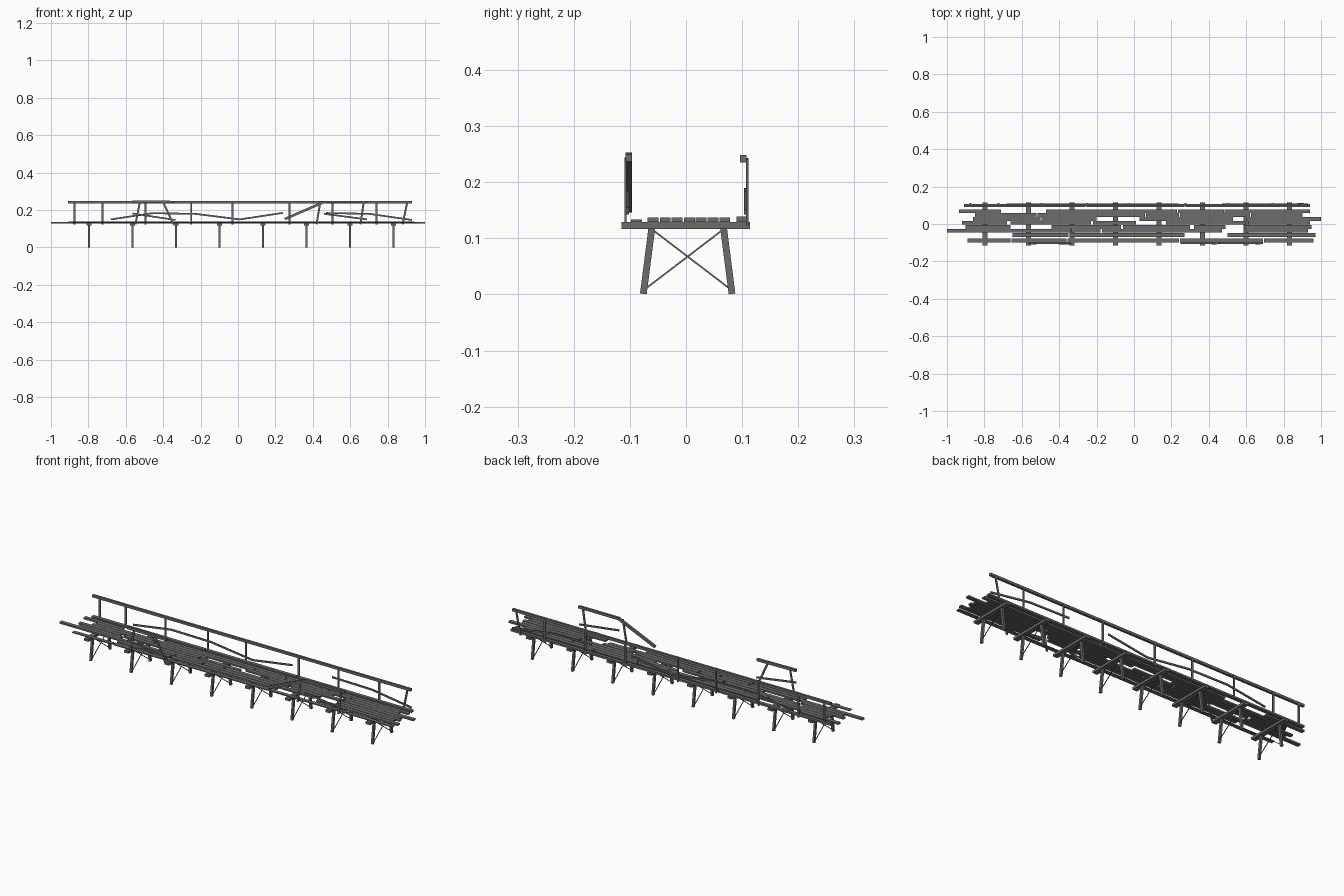
import bpy, bmesh
from mathutils import Vector, Matrix

# dark weathered timber
wood = bpy.data.materials.new("dark_timber")
wood.diffuse_color = (0.15, 0.15, 0.15, 1)


class Part:
    """Collects square-cut timbers into one named object."""
    def __init__(self, name):
        self.name, self.bm = name, bmesh.new()

    def box(self, x, y, z):
        c = [(a[0] + a[1]) / 2 for a in (x, y, z)]
        s = [a[1] - a[0] for a in (x, y, z)]
        bmesh.ops.create_cube(self.bm, size=1, matrix=Matrix.Translation(c) @ Matrix.Diagonal((*s, 1)))

    def beam(self, a, b, w, h):
        # timber from a to b; w is the thickness sideways, h across it
        a, b = Vector(a), Vector(b)
        d = (b - a).normalized()
        ref = Vector((0, 1, 0)) if abs(d.y) < 0.5 and abs(d.z) <= 0.5 else Vector((1, 0, 0))
        u = (ref - d * ref.dot(d)).normalized()
        v = d.cross(u)
        m = Matrix((u * w, v * h, d * (b - a).length)).transposed().to_4x4()
        bmesh.ops.create_cube(self.bm, size=1, matrix=Matrix.Translation((a + b) / 2) @ m)

    def done(self):
        bmesh.ops.recalc_face_normals(self.bm, faces=self.bm.faces)
        me = bpy.data.meshes.new(self.name)
        self.bm.to_mesh(me)
        self.bm.free()
        me.materials.append(wood)
        bpy.context.collection.objects.link(bpy.data.objects.new(self.name, me))


# trestles: cap beam, splayed legs and thin cross braces
caps, legs, braces = Part("cap_beams"), Part("trestle_legs"), Part("cross_braces")
for i in range(8):
    x = -0.797 + i * 0.2325
    caps.box((x - 0.013, x + 0.013), (-0.115, 0.114), (0.117, 0.129))
    for s in (-1, 1):
        legs.beam((x, 0.003 + s * 0.079, 0.001), (x, 0.003 + s * 0.064, 0.118), 0.011, 0.012)
        braces.beam((x + s * 0.004, 0.003 - s * 0.074, 0.011), (x + s * 0.004, 0.003 + s * 0.065, 0.117), 0.003, 0.003)
for p in (caps, legs, braces):
    p.done()

# weathered deck: rows of staggered planks (start, end) with gaps
rows = [
    (0.069, [(-0.935, -0.71), (-0.47, 0.23), (0.235, 0.48), (0.485, 0.94)]),
    (0.048, [(-0.85, -0.52), (-0.515, 0.06), (0.065, 0.24), (0.245, 0.62), (0.625, 0.90)]),
    (0.027, [(-0.86, -0.50), (-0.495, -0.20), (0.03, 0.53), (0.60, 1.0)]),
    (0.006, [(-0.92, -0.68), (-0.66, -0.23), (-0.22, 0.01), (0.17, 0.60), (0.61, 0.94)]),
    (-0.016, [(-0.90, -0.66), (-0.44, -0.07), (-0.06, 0.30), (0.32, 0.49), (0.59, 0.95)]),
    (-0.037, [(-1.0, -0.34), (-0.335, -0.18), (-0.17, 0.47), (0.60, 0.93)]),
    (-0.059, [(-0.65, -0.35), (-0.345, 0.27), (0.50, 0.97)]),
]
deck = Part("deck_planks")
for y, planks in rows:
    for a, b in planks:
        deck.box((a, b), (y - 0.0097, y + 0.0097), (0.129, 0.1375))
deck.done()

# edge boards and kerb under the rails
edge = Part("edge_boards")
for a, b in ((-0.89, -0.66), (-0.655, -0.36), (-0.355, 0.24), (0.245, 0.69), (0.695, 0.96)):
    edge.box((a, b), (-0.098, -0.078), (0.129, 0.1335))
for a, b in ((-0.91, -0.26), (-0.255, 0.27), (0.275, 0.94)):
    edge.box((a, b), (0.090, 0.108), (0.129, 0.139))
edge.done()

# railing helper: posts (bottom x, top x), handrail and middle rail as xz paths
def railing(side, ys, posts, top, middle):
    yp, yt, ym = ys
    p = Part(side + "_rail_posts")
    for a, b in posts:
        p.beam((a, yp, 0.124), (b, yp, 0.242), 0.010, 0.004)
    p.done()
    for name, paths, y, w, h in (("_handrail", top, yt, 0.012, 0.013), ("_middle_rail", middle, ym, 0.005, 0.009)):
        p = Part(side + name)
        for path in paths:
            for (x0, z0), (x1, z1) in zip(path, path[1:]):
                p.beam((x0, y, z0), (x1, y, z1), w, h)
        p.done()


# back railing runs the full length
railing("back", (0.109, 0.102, 0.106),
        [(x, x) for x in (-0.875, -0.725, -0.495, -0.25, -0.03, 0.275, 0.505, 0.74)] + [(0.88, 0.905)],
        [[(-0.91, 0.242), (0.01, 0.242), (0.93, 0.242)]],
        [[(-0.68, 0.150), (-0.46, 0.183), (-0.23, 0.180), (0.01, 0.150), (0.24, 0.185)],
         [(0.47, 0.184), (0.70, 0.180), (0.93, 0.147)]])

# front railing survives only as two broken pieces
railing("front", (-0.108, -0.102, -0.104),
        [(-0.548, -0.525), (-0.345, -0.40), (0.42, 0.44), (0.655, 0.672)],
        [[(-0.565, 0.246), (-0.34, 0.243)], [(0.25, 0.152), (0.46, 0.243), (0.69, 0.243)]],
        [[(-0.565, 0.182), (-0.335, 0.147)], [(0.46, 0.180), (0.69, 0.150)]])
